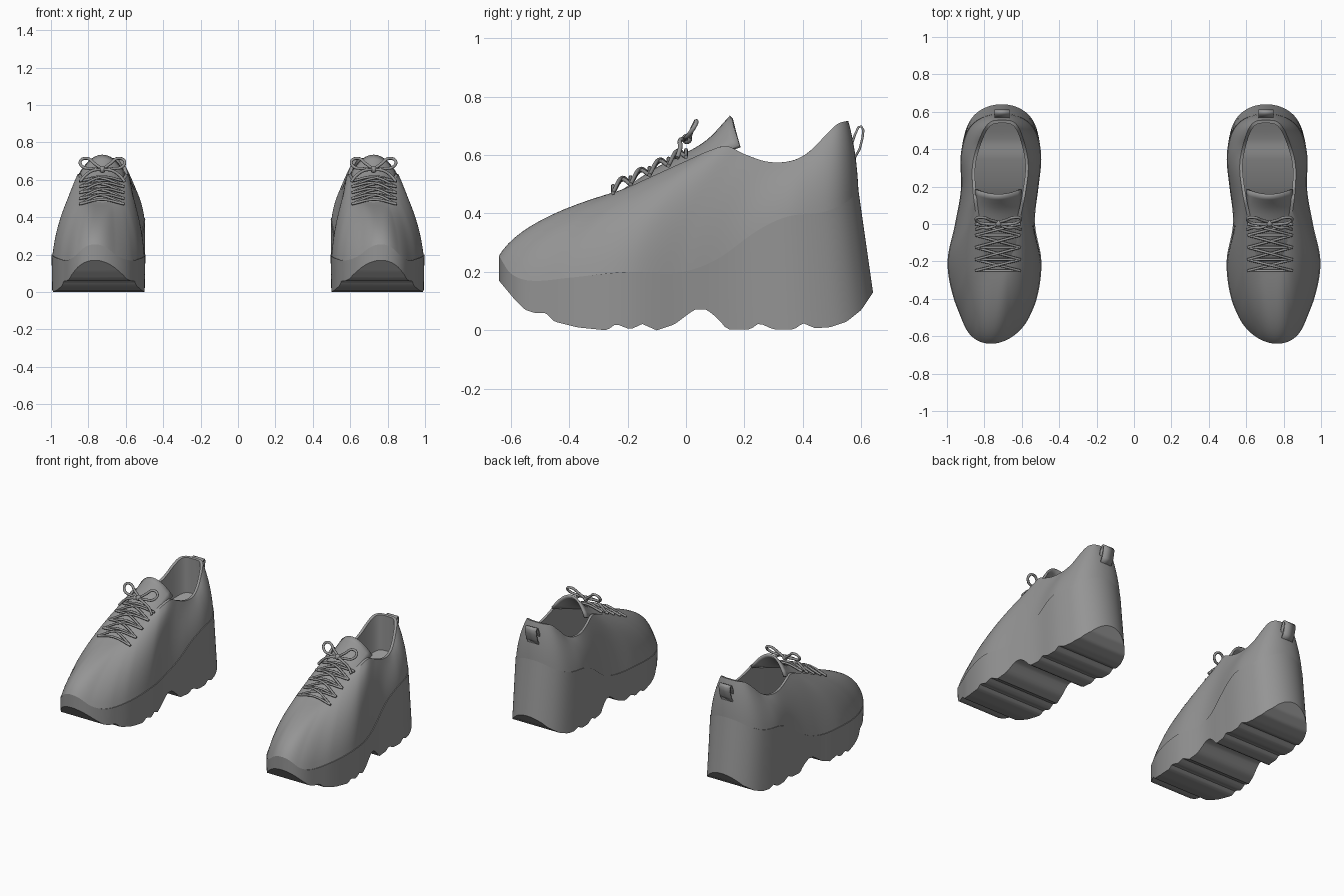
import bpy, bmesh, math
from mathutils import Vector

if "Cube" in bpy.data.objects:
    bpy.data.objects.remove(bpy.data.objects["Cube"])

grey = bpy.data.materials.new("plain grey")
grey.use_nodes = True
grey.diffuse_color = (0.3, 0.3, 0.3, 1)
grey.node_tree.nodes["Principled BSDF"].inputs["Base Color"].default_value = (0.3, 0.3, 0.3, 1)

N = 120  # stations from toe to heel


def linear(pts):
    """Piecewise linear function through the points."""
    def f(t):
        for (a, u), (b, v) in zip(pts, pts[1:]):
            if t <= b:
                return u + (v - u) * max(0, (t - a) / (b - a))
        return pts[-1][1]
    return f


def smooth(pts):
    """Smooth function through the points."""
    def slope(i):
        a, b = pts[max(i - 1, 0)], pts[min(i + 1, len(pts) - 1)]
        return (b[1] - a[1]) / (b[0] - a[0])

    def f(t):
        t = min(max(t, pts[0][0]), pts[-1][0])
        i = 0
        while i < len(pts) - 2 and t > pts[i + 1][0]:
            i += 1
        (a, u), (b, v) = pts[i], pts[i + 1]
        h = b - a
        s = (t - a) / h
        return ((1 + 2 * s) * (1 - s) ** 2 * u + s * (1 - s) ** 2 * h * slope(i)
                + s * s * (3 - 2 * s) * v + s * s * (s - 1) * h * slope(i + 1))
    return f


# Plan shape of the sole
sole_mid = smooth([(-.64, .765), (-.5, .743), (-.2, .746), (0, .743), (.2, .718), (.4, .711), (.64, .707)])
sole_wide = smooth([(-.64, .33), (-.5, .292), (-.4, .284), (-.2, .264), (0, .214), (.2, .218),
                    (.4, .274), (.5, .311), (.64, .39)])
# Side lines of the sole
seam = smooth([(-.64, .255), (-.6, .195), (-.53, .17), (-.4, .18), (-.2, .2), (-.03, .197),
               (.1, .24), (.25, .345), (.35, .39), (.47, .405), (.55, .44), (.59, .48)])
tread = linear([(-.64, .17), (-.59, .11), (-.55, .07), (-.52, .06), (-.48, .06), (-.45, .03), (-.37, .01),
                (-.27, 0), (-.24, .022), (-.19, .003), (-.15, .022), (-.1, 0), (-.04, .02), (0, .05),
                (.03, .072), (.07, .072), (.11, .04), (.14, .003), (.22, .003), (.25, .025), (.3, .003),
                (.37, .003), (.4, .025), (.44, .008), (.49, .01), (.55, .03), (.6, .07), (.64, .13)])
# Opening of the upper, by fraction from throat to heel, and its height by y
mouth_mid = smooth([(0, .735), (.5, .72), (1, .705)])
mouth_wide = smooth([(0, .11), (.3, .12), (.5, .14), (.7, .155), (.9, .14), (1, .13)])
collar = smooth([(-.22, .48), (0, .58), (.08, .615), (.14, .63), (.2, .603), (.28, .577), (.36, .58),
                 (.42, .61), (.48, .67), (.52, .707), (.56, .718)])
insole = smooth([(-.25, .25), (0, .25), (.2, .36), (.35, .42), (.45, .44), (.56, .49)])


def ring(point):
    """Closed loop: up one side from toe to heel, back down the other."""
    return ([point(math.pi * i / N, 1) for i in range(N + 1)]
            + [point(math.pi * i / N, -1) for i in range(N - 1, 0, -1)])


def seam_point(width):
    def p(a, side):
        y = -.64 * math.cos(a)
        x = sole_mid(y) + side * width * sole_wide(y) * math.sin(a)
        if y > 0:
            y -= .05 * (y / .64) ** 2
        return Vector((x, y, seam(y)))
    return p


def tread_point(width):
    def p(a, side):
        y = -.64 * math.cos(a)
        return Vector((sole_mid(y) + side * width * sole_wide(y) * math.sin(a), y, tread(y)))
    return p


def mouth_point(inset, width=1, height=collar):
    def p(a, side):
        s = (1 - math.cos(a)) / 2
        y = -.22 + inset + (.775 - 2 * inset) * s
        w = max(mouth_wide(s) - inset, 0) * max(math.sin(a), 0) ** .5
        return Vector((mouth_mid(s) + side * width * w, y, height(y)))
    return p


def finish(name, bm, side):
    for v in bm.verts:
        v.co.x *= side
    bmesh.ops.remove_doubles(bm, verts=bm.verts, dist=1e-5)
    bmesh.ops.recalc_face_normals(bm, faces=bm.faces)
    mesh = bpy.data.meshes.new(name)
    bm.to_mesh(mesh)
    bm.free()
    obj = bpy.data.objects.new(name, mesh)
    bpy.context.collection.objects.link(obj)
    mesh.materials.append(grey)
    bpy.ops.object.select_all(action='DESELECT')
    obj.select_set(True)
    bpy.context.view_layer.objects.active = obj
    bpy.ops.object.shade_smooth_by_angle(angle=math.radians(32))
    return obj


def loft(name, rows, side, closed=True):
    bm = bmesh.new()
    grid = [[bm.verts.new(p) for p in row] for row in rows]
    n = len(rows[0])
    for r, q in zip(grid, grid[1:]):
        for i in range(n if closed else n - 1):
            j = (i + 1) % n
            bm.faces.new((r[i], r[j], q[j], q[i]))
    return finish(name, bm, side)


def thicken(obj, amount):
    mod = obj.modifiers.new("thickness", 'SOLIDIFY')
    mod.thickness = amount
    mod.offset = 0


def cord(name, paths, side, radius=.008):
    data = bpy.data.curves.new(name, 'CURVE')
    data.dimensions = '3D'
    data.bevel_depth = radius
    data.bevel_resolution = 2
    data.resolution_u = 8
    data.use_fill_caps = True
    for pts in paths:
        sp = data.splines.new('BEZIER')
        sp.bezier_points.add(len(pts) - 1)
        for bp, (x, y, z) in zip(sp.bezier_points, pts):
            bp.co = (side * x, y, z)
            bp.handle_left_type = bp.handle_right_type = 'AUTO'
    data.materials.append(grey)
    bpy.context.collection.objects.link(bpy.data.objects.new(name, data))


tongue_z = smooth([(-.26, .445), (-.1, .55), (0, .6), (.08, .65), (.155, .73)])
tongue_drop = smooth([(-.26, .02), (0, .04), (.08, .055), (.155, .1)])

for side, label in ((1, "left"), (-1, "right")):
    # Platform sole with stepped tread
    loft(label + "_sole", [ring(seam_point(0)), ring(seam_point(1)), ring(tread_point(.985)),
                           ring(tread_point(0))], side)

    # Upper, bulging from the seam to the collar, then lining and insole
    low, high = ring(seam_point(.98)), ring(mouth_point(0))
    rows = [ring(seam_point(0)), low]
    for k in range(1, 13):
        t = k / 12
        row = []
        for b, c in zip(low, high):
            ctrl = b.lerp(c, .18)
            ctrl.z = b.z + (c.z - b.z) * .58
            row.append(b * (1 - t) ** 2 + ctrl * 2 * t * (1 - t) + c * t * t)
        rows.append(row)
    rows += [ring(mouth_point(.016)), ring(mouth_point(.012, 1, insole)), ring(mouth_point(.012, 0, insole))]
    loft(label + "_upper", rows, side)

    # Tongue, arched across and flared at the top
    rows = []
    for i in range(21):
        y = -.25 + .405 * i / 20
        w = .1 + .02 * i / 20
        rows.append([Vector((.725 + w * u / 6, y + .3 * tongue_drop(y) * (u / 6) ** 2 * (y > 0) * y / .155,
                             tongue_z(y) - tongue_drop(y) * (u / 6) ** 2)) for u in range(-6, 7)])
    thicken(loft(label + "_tongue", rows, side, False), .014)

    # Laces: straight bars and crossings
    def eyelet(s, y):
        return (.728 + s * .12, y, .5 + .49 * (y + .19))

    levels = [-.25, -.19, -.125, -.06, 0]
    paths = []
    for i, y in enumerate(levels):
        pairs = [(y, y)]
        if i:
            pairs += [(levels[i - 1], y), (y, levels[i - 1])]
        for n, (ya, yb) in enumerate(pairs):
            a, b = Vector(eyelet(-1, ya)), Vector(eyelet(1, yb))
            paths.append([a, (a + b) / 2 + Vector((0, 0, .024 + .006 * n)), b])
    cord(label + "_laces", paths, side, .007)

    # Bow with two loops and two tails
    paths = []
    for s in (-1, 1):
        loop = [(0, .01, .655), (.04, .02, .685), (.085, .035, .715), (.118, .03, .7),
                (.105, .01, .67), (.055, 0, .66), (0, 0, .655)]
        tail = [(0, 0, .655), (.05, -.02, .65), (.09, -.02, .625), (.12, -.03, .59)]
        paths += [[(.725 + s * x, y, z) for x, y, z in pts] for pts in (loop, tail)]
    cord(label + "_bow", paths, side)
    bm = bmesh.new()
    bmesh.ops.create_uvsphere(bm, u_segments=12, v_segments=8, radius=.018)
    bmesh.ops.translate(bm, verts=bm.verts, vec=(.725, .003, .655))
    finish(label + "_bow_knot", bm, side)

    # Heel pull tab, a folded strap
    strap = [(.565, .63), (.578, .67), (.59, .695), (.6, .698), (.607, .685), (.604, .66), (.594, .62), (.577, .59)]
    tab = loft(label + "_pull_tab", [[Vector((x, y, z)) for y, z in strap] for x in (.665, .745)], side, False)
    thicken(tab, .008)
